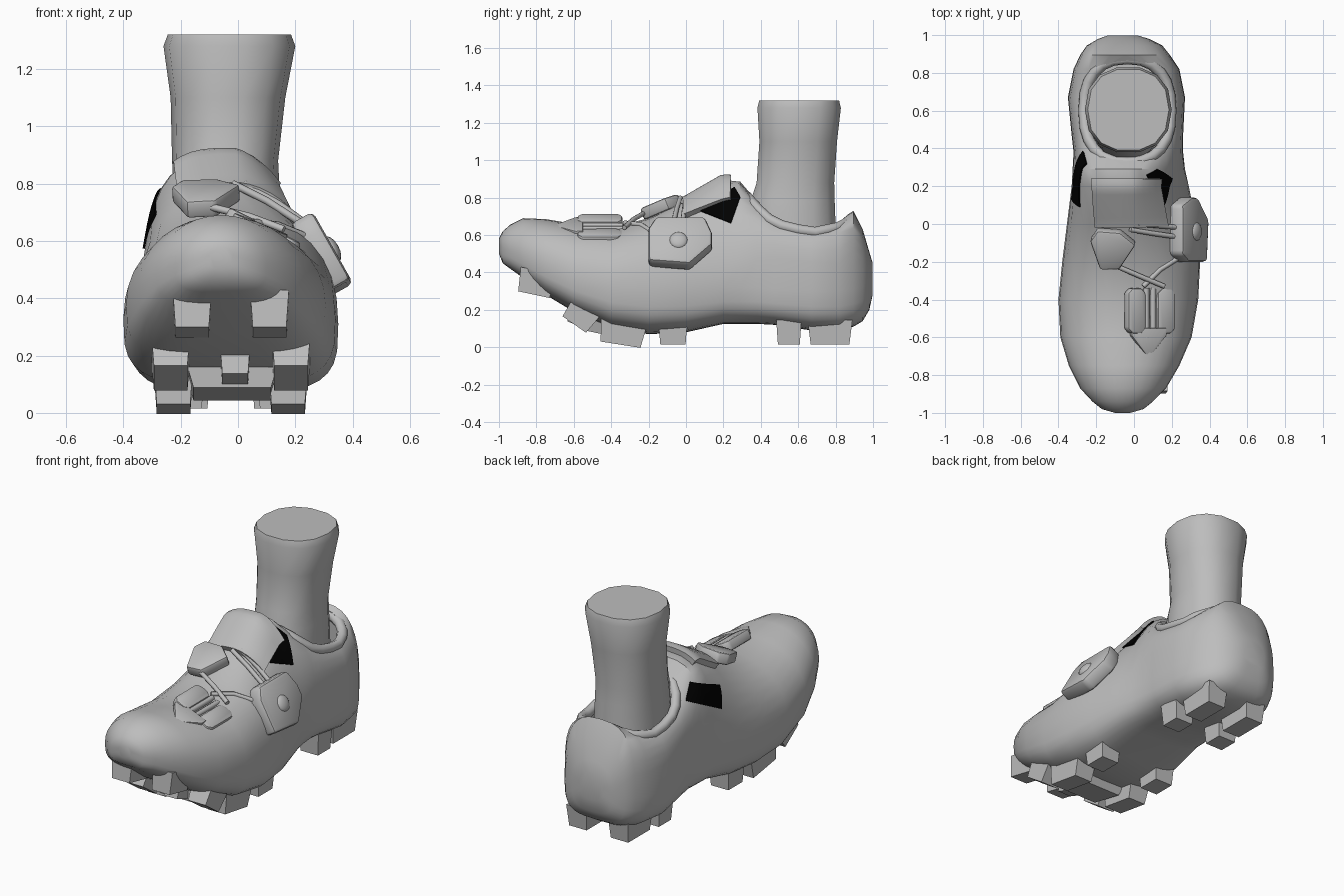
import bpy, bmesh
from math import sin, cos, pi, radians, asin
from mathutils import Vector, Matrix

cube = bpy.data.objects.get("Cube")
if cube:
    bpy.data.objects.remove(cube, do_unlink=True)


def material(name, value):
    m = bpy.data.materials.new(name)
    m.use_nodes = True
    colour = (value, value, value, 1)
    m.diffuse_color = colour
    m.node_tree.nodes["Principled BSDF"].inputs["Base Color"].default_value = colour
    return m


GREY = material("mid grey", 0.51)
BLACK = material("black", 0.0)


def finish(obj, mat=GREY, angle=40):
    """Apply modifiers, convert to mesh, colour and shade."""
    bpy.ops.object.select_all(action='DESELECT')
    obj.select_set(True)
    bpy.context.view_layer.objects.active = obj
    obj.data.materials.append(mat)
    bpy.ops.object.convert(target='MESH')
    bpy.ops.object.shade_smooth_by_angle(angle=radians(angle))
    return obj


def mesh_object(name, verts, faces):
    bm = bmesh.new()
    vs = [bm.verts.new(v) for v in verts]
    for f in faces:
        bm.faces.new([vs[i] for i in f])
    bmesh.ops.recalc_face_normals(bm, faces=bm.faces)
    me = bpy.data.meshes.new(name)
    bm.to_mesh(me)
    bm.free()
    obj = bpy.data.objects.new(name, me)
    bpy.context.collection.objects.link(obj)
    return obj


def loft(name, rings):
    n = len(rings[0])
    faces = [(r * n + i, r * n + (i + 1) % n, (r + 1) * n + (i + 1) % n, (r + 1) * n + i)
             for r in range(len(rings) - 1) for i in range(n)]
    last = (len(rings) - 1) * n
    faces += [tuple(range(n)), tuple(range(last, last + n))]
    return mesh_object(name, [p for ring in rings for p in ring], faces)


def power(v, e):
    return (1 if v >= 0 else -1) * abs(v) ** e


def tube(name, points, radius, cyclic=False):
    cu = bpy.data.curves.new(name, 'CURVE')
    cu.dimensions = '3D'
    cu.bevel_depth = radius
    cu.bevel_resolution = 2
    cu.use_fill_caps = True
    sp = cu.splines.new('POLY')
    sp.points.add(len(points) - 1)
    for p, co in zip(sp.points, points):
        p.co = (*co, 1)
    sp.use_cyclic_u = cyclic
    obj = bpy.data.objects.new(name, cu)
    bpy.context.collection.objects.link(obj)
    return finish(obj, angle=60)


# Shoe cross-sections: y, left x, right x, bottom z, widest z, top z, squareness
SECTIONS = [
    (-1, -.1, -.02, .5, .55, .58, 2), (-.98, -.17, .05, .45, .53, .62, 2),
    (-.94, -.22, .1, .42, .52, .655, 2), (-.87, -.285, .17, .37, .49, .69, 2),
    (-.75, -.345, .24, .28, .44, .685, 2.1), (-.6, -.39, .305, .19, .38, .66, 2.1),
    (-.4, -.4, .34, .1, .33, .64, 2.2), (-.2, -.38, .35, .07, .31, .69, 2.3),
    (0, -.355, .33, .08, .31, .78, 2.4), (.2, -.33, .29, .125, .32, .895, 3.1),
    (.29, -.325, .27, .125, .32, .885, 3.4), (.38, -.32, .26, .125, .32, .78, 3.6),
    (.47, -.33, .26, .12, .31, .7, 4), (.67, -.35, .27, .09, .3, .65, 4),
    (.82, -.32, .24, .09, .3, .68, 3.5), (.895, -.285, .19, .11, .31, .73, 3),
    (.945, -.25, .15, .14, .32, .63, 2.7), (.98, -.19, .08, .2, .35, .51, 2.4),
    (.998, -.14, .02, .28, .37, .45, 2)]


def section(y):
    for a, b in zip(SECTIONS, SECTIONS[1:]):
        if y <= b[0]:
            k = (y - a[0]) / (b[0] - a[0])
            return [p + (q - p) * k for p, q in zip(a, b)]
    return SECTIONS[-1]


def squareness(n, zt, left_side):
    """The instep slopes more on the left side, where it is high."""
    return n - 8 * max(0, zt - .7) if left_side else n


def skin(y, t, lift=0):
    """Point on the shoe at distance y and angle t, pushed outwards by lift."""
    _, xl, xr, zb, zw, zt, n = section(y)
    n = squareness(n, zt, cos(t) > 0) if sin(t) >= 0 else 3.5
    x = (xr - xl) / 2 * power(cos(t), 2 / n)
    z = (zt - zw if sin(t) >= 0 else zw - zb) * power(sin(t), 2 / n)
    out = Vector((x, 0, z)).normalized() * lift
    return Vector(((xl + xr) / 2 + x, y, zw + z)) + out


def side_angle(y, z, side):
    _, _, _, _, zw, zt, n = section(y)
    n = squareness(n, zt, side > 0)
    t = asin(min(1, max(0, (z - zw) / (zt - zw))) ** (n / 2))
    return t if side > 0 else pi - t


def skin_panel(name, place, thickness, mat, cells=10):
    """Thin shell following place(u, v) over the unit square."""
    n = cells + 1
    verts = [place(i / cells, j / cells) for i in range(n) for j in range(n)]
    faces = [(i * n + j, i * n + j + 1, (i + 1) * n + j + 1, (i + 1) * n + j)
             for i in range(cells) for j in range(cells)]
    obj = mesh_object(name, verts, faces)
    mod = obj.modifiers.new("thickness", 'SOLIDIFY')
    mod.thickness = thickness
    mod.offset = 0
    return finish(obj, mat)


def oval(cx, cy, rx, ry, z, n=2.4, count=24):
    return [(cx + rx * power(cos(a), 2 / n), cy + ry * power(sin(a), 2 / n), z)
            for a in (2 * pi * i / count for i in range(count))]


# Shoe body with an ankle opening
shoe = loft("shoe_body", [[skin(s[0], 2 * pi * i / 32) for i in range(32)] for s in SECTIONS])
opening = loft("opening_cutter", [oval(-.035, .6, .225, .265, z) for z in (.5, 1.1)])
opening.hide_render = True
cut = shoe.modifiers.new("opening", 'BOOLEAN')
cut.operation = 'DIFFERENCE'
cut.solver = 'EXACT'
cut.object = opening
finish(shoe)
bpy.data.objects.remove(opening, do_unlink=True)

# Padded collar round the opening
tube("collar", [(x, y, section(y)[5] - .04) for x, y, z in
                oval(-.035, .6, .23, .275, 0)], .03, True)

# Leg: z, centre x, centre y, x radius, y radius
LEG = [(.45, -.035, .57, .19, .24), (.65, -.04, .57, .19, .235), (.78, -.04, .57, .185, .23),
       (.88, -.045, .585, .185, .212), (1.1, -.035, .6, .2, .212),
       (1.28, -.03, .605, .23, .228), (1.32, -.03, .605, .215, .218)]
finish(loft("leg", [oval(cx, cy, rx, ry, z, 2.3, 14) for z, cx, cy, rx, ry in LEG]))

# Tongue strap and black side vents
skin_panel("tongue_strap", lambda u, v: skin(-.01 + .25 * u, radians(56 + 62 * v), .012),
           .04, GREY)


def vent(name, side, corners):
    def place(u, v):
        a, b, c, d = (Vector(p) for p in corners)
        y, z = a.lerp(b, u).lerp(d.lerp(c, u), v)
        return skin(y, side_angle(y, z, side), .005)
    skin_panel(name, place, .008, BLACK)


vent("left_vent", 1, [(.05, .735), (.26, .85), (.29, .8), (.24, .66)])
vent("right_vent", -1, [(.09, .69), (.32, .785), (.385, .7), (.13, .57)])


def slab(name, outline, thickness, centre, normal, bevel=.015):
    """Bevelled plate; outline is (across, along) in the plane facing normal."""
    n = Vector(normal).normalized()
    across = Vector((0, 1, 0)).cross(n).normalized()
    along = n.cross(across)
    base = [Vector(centre) + across * a + along * b for a, b in outline]
    obj = loft(name, [[p + n * h for p in base] for h in (-thickness / 2, thickness / 2)])
    mod = obj.modifiers.new("soft edge", 'BEVEL')
    mod.width = bevel
    mod.segments = 2
    return finish(obj, angle=35)


# Closure dial on the left side
dial_axis = Vector((.87, 0, .49))
slab("dial_housing", [(-.08, -.2), (-.15, -.16), (-.15, .1), (-.05, .14), (.02, .14),
                      (.14, .02), (.12, -.2)], .09, (.295, 0, .55), dial_axis, .02)
bpy.ops.mesh.primitive_uv_sphere_add(segments=16, ring_count=8, radius=.05)
button = bpy.context.object
button.name = "dial_button"
button.matrix_world = (Matrix.Translation(Vector((.29, -.04, .55)) + dial_axis * .043)
                       @ dial_axis.to_track_quat('Z', 'Y').to_matrix().to_4x4()
                       @ Matrix.Diagonal((1, 1, .5, 1)))
finish(button)

# Front buckle in two halves, with bars and a pointed tab
tilt = Vector((.45, 0, .89))
for name, off in (("buckle_inner", -.088), ("buckle_outer", .088)):
    w, l, c = .052, .12, .025
    shape = [(off + a, b) for a, b in ((-w, c - l), (c - w, -l), (w - c, -l), (w, c - l),
                                      (w, l - c), (w - c, l), (c - w, l), (-w, l - c))]
    slab(name, shape, .06, (.083, -.46, .628), tilt, .012)
for i in (-1, 1):
    tube("buckle_bar", [(.083 + .018 * i, y, .64 - .009 * i) for y in (-.6, -.34)], .016)
slab("buckle_tab", [(-.1, 0), (0, -.12), (.1, 0), (.1, .04), (-.1, .04)],
     .03, (.075, -.59, .645), (.38, -.05, .92), .005)

# Upper lace hook
slab("lace_hook", [(-.11, .05), (-.07, .11), (.05, .1), (.13, .03), (.04, -.11), (-.06, -.11)],
     .065, (-.12, -.13, .75), (-.05, -.35, .9), .012)

# Laces
tube("top_lace", [(-.02, -.03, .8), (.1, -.05, .74), (.24, -.07, .65)], .013)
tube("middle_lace", [(-.1, -.22, .72), (.04, -.28, .685), (.16, -.33, .64)], .013)
tube("lower_lace", [(.25, -.17, .61), (.14, -.24, .655), (.05, -.33, .665)], .013)
tube("strap_lace", [(.02, .0, .8), (.14, -.01, .73), (.25, -.02, .65)], .013)


def lug(name, x, y, z, pitch, size):
    turn = Matrix.Translation((x, y, z)) @ Matrix.Rotation(radians(pitch), 4, 'X')
    rings = []
    for h, k in ((-.5, .45), (.5, .52)):
        rings.append([turn @ Vector((a * k * size[0], b * k * size[1], h * size[2]))
                      for a, b in ((-1, -1), (1, -1), (1, 1), (-1, 1))])
    finish(loft(name, rings), angle=20)


# Sole lugs in pairs: half spacing, y, z, pitch, length
for half, y, z, pitch, length in [(.135, -.8, .345, -12, .19), (.21, -.56, .175, -35, .17),
                                  (.2, -.34, .078, -9, .24), (.2, -.07, .08, 0, .15),
                                  (.16, .55, .08, 0, .13), (.14, .77, .08, 0, .23)]:
    for side in (-1, 1):
        lug("sole_lug", -.025 + side * half, y, z, pitch, (.13, length, .13))

# Centre cleat and its ramp
lug("cleat", -.01, -.55, .16, -20, (.1, .16, .1))
lug("cleat_ramp", -.02, -.42, .1, -12, (.3, .24, .07))
